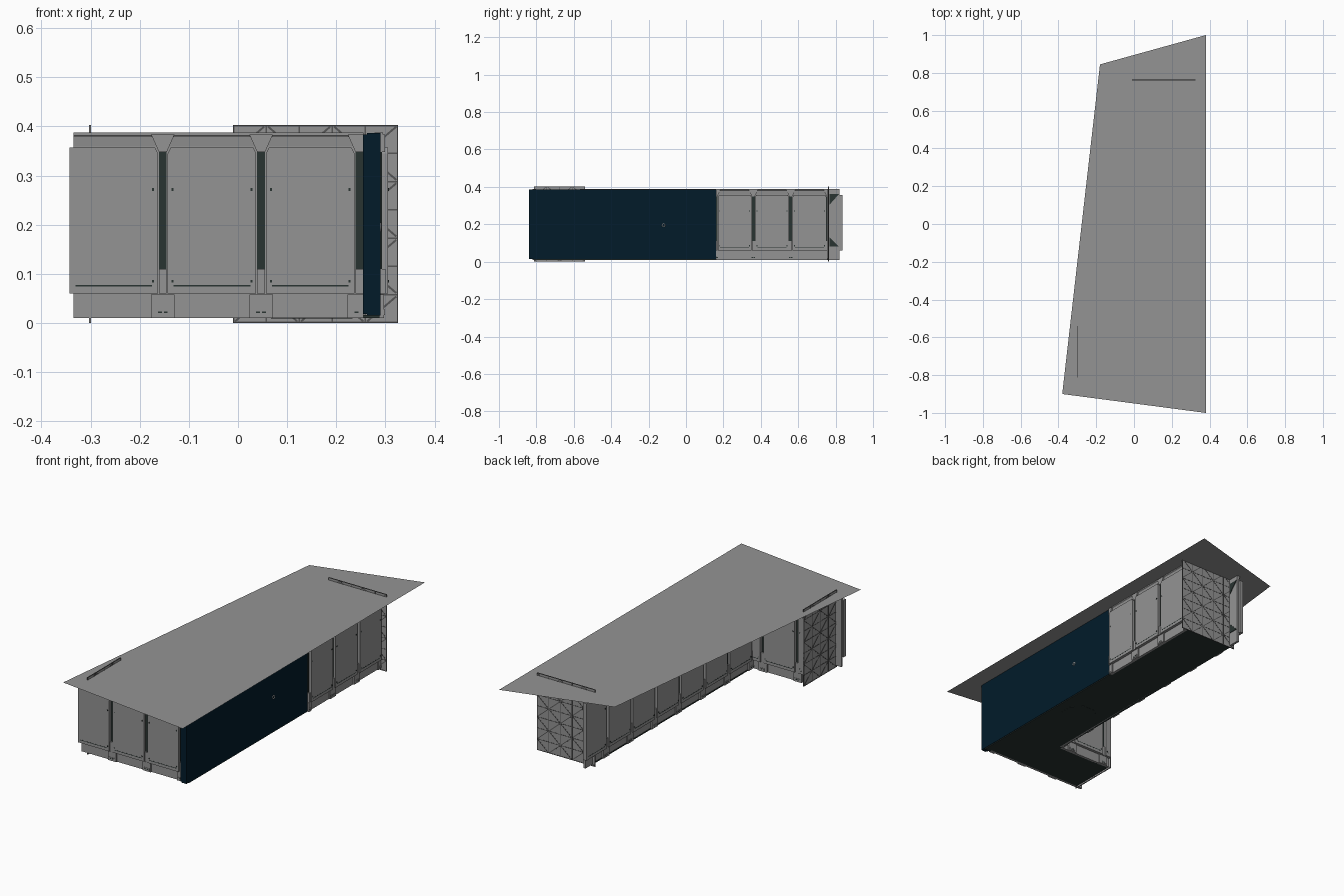
import bpy, bmesh, math
from mathutils import Vector

if "Cube" in bpy.data.objects:
    bpy.data.objects.remove(bpy.data.objects["Cube"])


def material(name, rgb):
    m = bpy.data.materials.new(name)
    m.diffuse_color = (*rgb, 1)
    m.use_nodes = True
    m.node_tree.nodes["Principled BSDF"].inputs["Base Color"].default_value = m.diffuse_color
    return m


GREY = material("wall_grey", (0.295, 0.295, 0.295))
DARK = material("dark_green", (0.022, 0.034, 0.031))
BRACE = material("brace_charcoal", (0.09, 0.09, 0.09))
NAVY = material("navy", (0.0005, 0.011, 0.023))
PALE = material("pale_grey", (0.6, 0.6, 0.6))


def world(s, d, z):
    return (s, d, z)


class Part:
    """Collects prisms in one mesh; place() maps (along, outward, height) to world."""

    def __init__(self, name, mat, place=world):
        self.name, self.mat, self.place, self.bm = name, mat, place, bmesh.new()

    def loft(self, a, b):
        va = [self.bm.verts.new(self.place(*p)) for p in a]
        vb = [self.bm.verts.new(self.place(*p)) for p in b]
        n = len(va)
        self.bm.faces.new(va)
        self.bm.faces.new(vb[::-1])
        for i in range(n):
            j = (i + 1) % n
            self.bm.faces.new((va[j], va[i], vb[i], vb[j]))

    def plate(self, pts, d0, d1):            # outline in (along, height)
        self.loft([(s, d0, z) for s, z in pts], [(s, d1, z) for s, z in pts])

    def extrude(self, pts, s0, s1):          # section in (outward, height)
        self.loft([(s0, d, z) for d, z in pts], [(s1, d, z) for d, z in pts])

    def box(self, s0, s1, d0, d1, z0, z1):
        self.plate([(s0, z0), (s1, z0), (s1, z1), (s0, z1)], d0, d1)

    def bar(self, a, b, w, d0, d1):
        a, b = Vector(a), Vector(b)
        t = (b - a).normalized() * w / 2
        n = Vector((-t.y, t.x))
        self.plate([tuple(p) for p in (a + n, a - n, b - n, b + n)], d0, d1)

    def done(self):
        bmesh.ops.recalc_face_normals(self.bm, faces=self.bm.faces)
        me = bpy.data.meshes.new(self.name)
        self.bm.to_mesh(me)
        self.bm.free()
        me.materials.append(self.mat)
        ob = bpy.data.objects.new(self.name, me)
        bpy.context.collection.objects.link(ob)
        return ob


SECTION = [(-0.012, 0.01), (0, 0.01), (0, 0.36), (0.002, 0.378),
           (0.005, 0.382), (0.005, 0.388), (-0.012, 0.388)]


def wall(name, place, s0, s1, first_post, lip0=0.0, lip1=0.0):
    """Ribbed wall: shell, raised panels, posts with dark slots every 0.2."""
    shell = Part(name + "_shell", GREY, place)
    shell.extrude(SECTION, s0, s1)
    panels = Part(name + "_panels", GREY, place)
    posts = Part(name + "_posts", GREY, place)
    slots = Part(name + "_slots", DARK, place)
    p = first_post
    while p <= s1 + 0.2:
        # raised panel on the low side of this post
        a, b = max(p - 0.19, s0 - lip0), min(p - 0.01, s1 + lip1)
        if b - a > 0.02:
            ca = 0.006 if a > s0 else 0.0005
            cb = 0.006 if b < s1 else 0.0005
            panels.plate([(a, 0.06), (b, 0.06), (b, 0.345), (b - cb, 0.357),
                          (a + ca, 0.357), (a, 0.345)], -0.004, 0.015)
            slots.box(a + 0.012, b - 0.012, 0.0145, 0.0155, 0.074, 0.077)

        def clip(w):                         # keep post parts on the wall
            return max(p - w, s0), min(p + w, s1)
        l, r = clip(0.008)
        if r - l > 0.004:
            slots.box(l, r, 0, 0.003, 0.11, 0.35)
            posts.box(l, r, 0, 0.010, 0.06, 0.11)
            l2, r2 = clip(0.024)
            posts.box(l2, r2, 0, 0.007, 0.01, 0.058)
            posts.plate([(l, 0.348), (r, 0.348), (r2, 0.384), (l2, 0.384)], -0.008, 0.009)
            l3, r3 = clip(0.016)
            posts.box(l3, r3, 0.006, 0.009, 0.016, 0.028)
            for q in (p - 0.006, p + 0.006):  # small vents in the foot block
                if s0 < q - 0.004 and q + 0.004 < s1:
                    slots.box(q - 0.004, q + 0.004, 0.008, 0.0095, 0.020, 0.024)
            for q in (p - 0.02, p + 0.02):    # bolts beside the post
                if s0 < q - 0.002 and q + 0.002 < s1:
                    for z in (0.085, 0.272):
                        slots.box(q - 0.002, q + 0.002, 0.014, 0.017, z - 0.003, z + 0.003)
        p += 0.2
    for part in (shell, panels, posts, slots):
        part.done()


wall("front_wall", lambda s, d, z: (s, -0.815 - d, z), -0.335, 0.255, -0.153, lip0=0.014)
wall("right_wall", lambda s, d, z: (0.29 + d, s, z), 0.16, 0.757, 0.16)
wall("inner_wall", lambda s, d, z: (0.005 - d, s, z), -0.555, 0.822, -0.54, lip1=0.014)
wall("wing_wall", lambda s, d, z: (s, -0.555 + d, z), -0.30, 0.005, -0.26)

# Dark corner gussets on the back of the overhanging inner wall
gusset = Part("inner_wall_gussets", DARK, lambda s, d, z: (d, s, z))
gusset.plate([(0.768, 0.362), (0.818, 0.362), (0.768, 0.305)], 0.016, 0.020)
gusset.plate([(0.768, 0.080), (0.818, 0.080), (0.768, 0.130)], 0.016, 0.020)
gusset.done()


def braced_end(name, place, s0, s1, cols, rows):
    """Flat end plate with a lattice of diagonal braces on both faces."""
    top = 0.403
    plate = Part(name + "_plate", GREY, place)
    plate.box(s0, s1, -0.001, 0.001, 0, top)
    plate.done()
    lattice = Part(name + "_lattice", BRACE, place)
    ws, hz = (s1 - s0) / cols, top / rows
    for d0, d1 in ((0.0005, 0.002), (-0.002, -0.0005)):
        for i in range(cols + 1):
            s = min(max(s0 + i * ws, s0 + 0.0015), s1 - 0.0015)
            lattice.box(s - 0.0015, s + 0.0015, d0, d1, 0, top)
        for j in range(rows + 1):
            z = min(max(j * hz, 0.0015), top - 0.0015)
            lattice.box(s0, s1, d0, d1, z - 0.0015, z + 0.0015)
        for i in range(cols):
            for j in range(rows):
                a, b = s0 + i * ws, s0 + (i + 1) * ws
                z0, z1 = j * hz, (j + 1) * hz
                if (i + j) % 2:
                    z0, z1 = z1, z0
                lattice.bar((a + 0.004, z0 + (z1 - z0) * 0.06),
                            (b - 0.004, z1 - (z1 - z0) * 0.06), 0.004, d0, d1)
    lattice.done()


braced_end("back_end", lambda s, d, z: (s, 0.762 + d, z), -0.01, 0.326, 5, 7)
braced_end("wing_end", lambda s, d, z: (-0.301 - d, s, z), -0.812, -0.54, 4, 7)

# Flat four-sided roof sheet
bm = bmesh.new()
bm.faces.new([bm.verts.new((x, y, 0.389)) for x, y in
              ((-0.38, -0.9), (0.38, -1.0), (0.38, 1.0), (-0.18, 0.845))])
me = bpy.data.meshes.new("roof")
bm.to_mesh(me)
bm.free()
me.materials.append(GREY)
bpy.context.collection.objects.link(bpy.data.objects.new("roof", me))

# L-shaped floor, with a hatch underneath
floor = Part("floor", DARK, lambda x, z, y: (x, y, z))
floor.plate([(-0.30, -0.815), (0.288, -0.815), (0.288, 0.76), (0.003, 0.76),
             (0.003, -0.557), (-0.30, -0.557)], 0.010, 0.016)
floor.done()
hatch = Part("floor_hatch", DARK, lambda x, z, y: (x, y, z))
hatch.plate([(0.15 + 0.09 * math.cos(math.pi * (k + 0.5) / 4),
              -0.25 + 0.09 * math.sin(math.pi * (k + 0.5) / 4)) for k in range(8)],
            0.009, 0.012)
hatch.done()

# Large navy side door: plain slab with a thin liner on its inner face
side = lambda s, d, z: (d, s, z)
door = Part("side_door", NAVY, side)
door.box(-0.84, 0.16, 0.262, 0.290, 0.015, 0.387)
door.box(-0.838, 0.158, 0.254, 0.262, 0.018, 0.384)
door.done()

# Small round latch on the door
bpy.ops.mesh.primitive_torus_add(major_radius=0.008, minor_radius=0.002,
                                 major_segments=16, minor_segments=6,
                                 location=(0.290, -0.12, 0.195),
                                 rotation=(0, math.pi / 2, 0))
latch = bpy.context.object
latch.name = "door_latch"
latch.data.materials.append(PALE)
bpy.ops.object.shade_smooth_by_angle()
